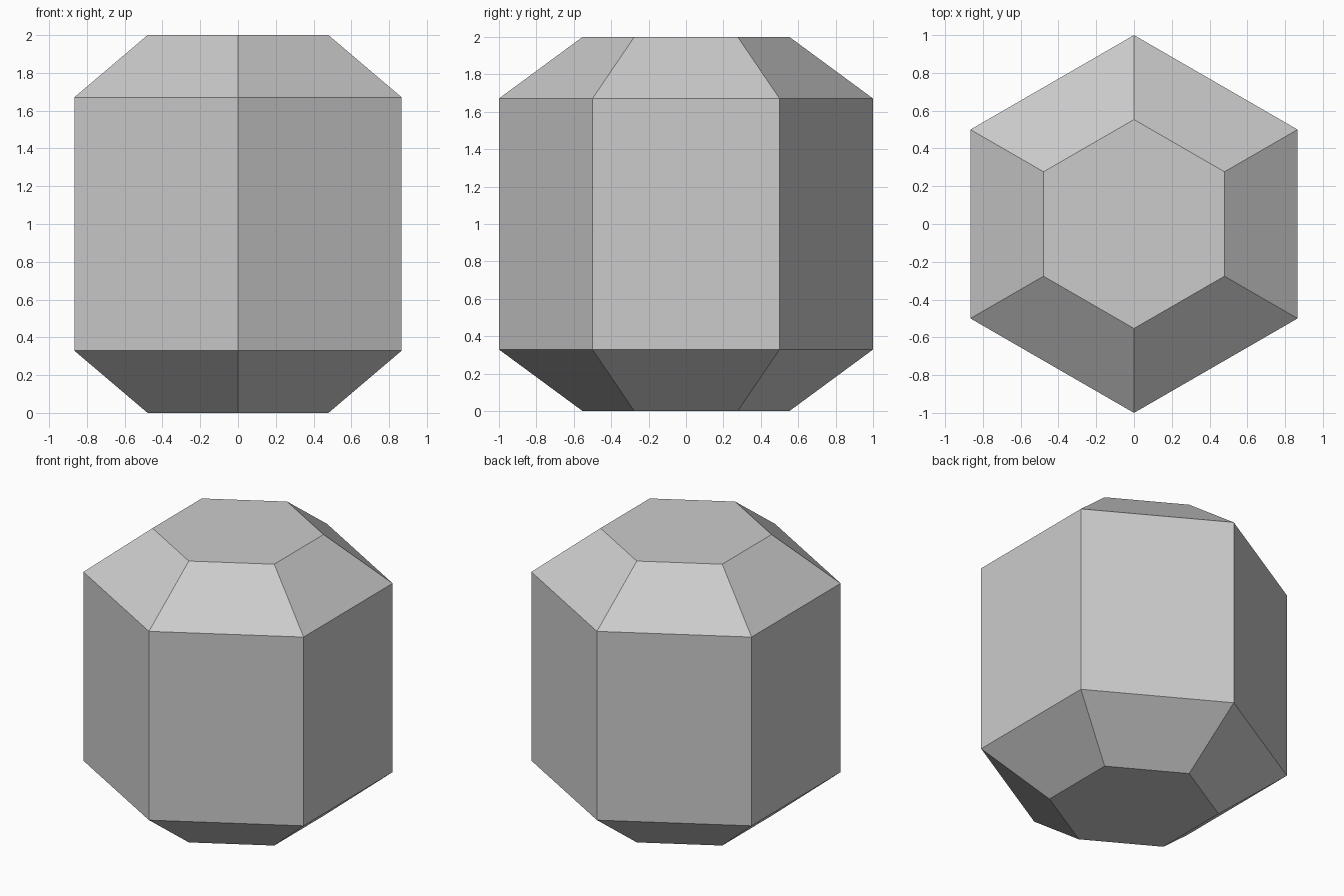
import bpy
import bmesh
from math import cos, sin, tau

cube = bpy.data.objects.get("Cube")
if cube:
    bpy.data.objects.remove(cube, do_unlink=True)

SIDES = 6
PROFILE = [(0.553, 0.0), (1.0, 0.329), (1.0, 1.671), (0.553, 2.0)]  # radius, height

# Plain grey
grey = bpy.data.materials.new("light_grey")
grey.use_nodes = True
colour = (0.6, 0.6, 0.6, 1.0)
grey.diffuse_color = colour
grey.node_tree.nodes["Principled BSDF"].inputs["Base Color"].default_value = colour

# Hexagonal rings, corners pointing to the front and back
bm = bmesh.new()
rings = []
for radius, height in PROFILE:
    angles = [tau * (i / SIDES + 0.25) for i in range(SIDES)]
    rings.append([bm.verts.new((radius * cos(a), radius * sin(a), height)) for a in angles])

# Bevels and walls between the rings
for low, high in zip(rings, rings[1:]):
    for i in range(SIDES):
        j = (i + 1) % SIDES
        bm.faces.new((low[i], low[j], high[j], high[i]))

# Flat bottom and top
bm.faces.new(list(reversed(rings[0])))
bm.faces.new(rings[-1])
bmesh.ops.recalc_face_normals(bm, faces=bm.faces)

mesh = bpy.data.meshes.new("hexagonal_prism")
bm.to_mesh(mesh)
bm.free()
mesh.materials.append(grey)
prism = bpy.data.objects.new("hexagonal_prism", mesh)
bpy.context.collection.objects.link(prism)
